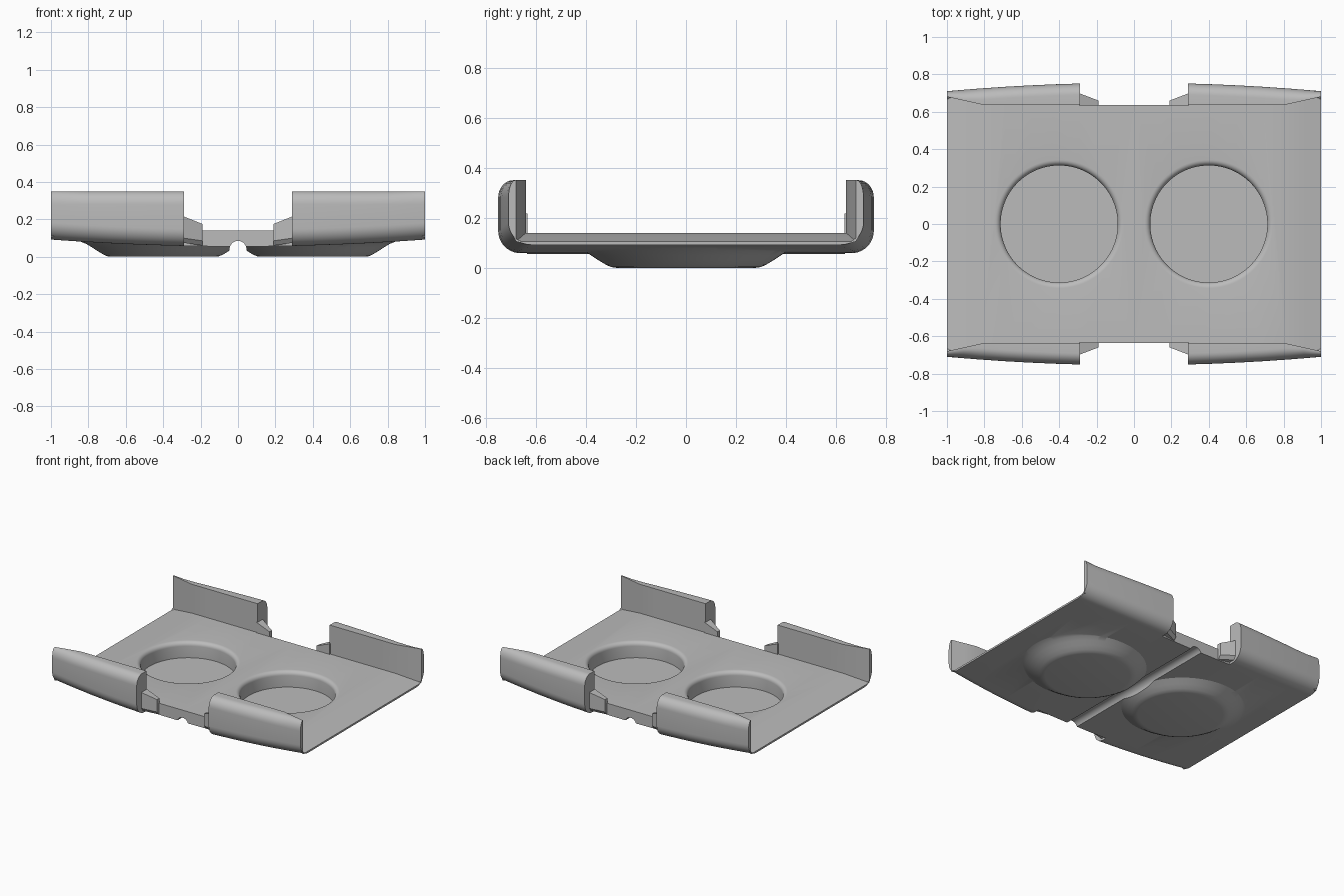
import bpy, bmesh
from math import sin, cos, pi, radians

if "Cube" in bpy.data.objects:
    bpy.data.objects.remove(bpy.data.objects["Cube"])

grey = bpy.data.materials.new("plain grey")
grey.use_nodes = True
grey.diffuse_color = (0.5, 0.5, 0.5, 1)
grey.node_tree.nodes["Principled BSDF"].inputs["Base Color"].default_value = (0.5, 0.5, 0.5, 1)


def make_object(name, bm):
    bmesh.ops.recalc_face_normals(bm, faces=bm.faces)
    mesh = bpy.data.meshes.new(name)
    bm.to_mesh(mesh)
    bm.free()
    mesh.materials.append(grey)
    obj = bpy.data.objects.new(name, mesh)
    bpy.context.collection.objects.link(obj)
    return obj


def loft(name, rings):
    """Closed solid through matching rings of points, capped at both ends."""
    bm = bmesh.new()
    loops = [[bm.verts.new(p) for p in ring] for ring in rings]
    n = len(loops[0])
    for a, b in zip(loops, loops[1:]):
        for i in range(n):
            j = (i + 1) % n
            bm.faces.new((a[i], a[j], b[j], b[i]))
    bm.faces.new(loops[0])
    bm.faces.new(loops[-1])
    return make_object(name, bm)


def lathe(name, profile, cx, steps=96):
    return loft(name, [[(cx + r * cos(2 * pi * i / steps), r * sin(2 * pi * i / steps), z)
                        for i in range(steps)] for r, z in profile])


def box(name, x0, x1, y0, y1, z0, z1):
    return loft(name, [[(x, y0, z0), (x, y1, z0), (x, y1, z1), (x, y0, z1)] for x in (x0, x1)])


def combine(target, tool, operation):
    mod = target.modifiers.new(operation.title(), 'BOOLEAN')
    mod.operation, mod.object, mod.solver = operation, tool, 'EXACT'
    bpy.ops.object.select_all(action='DESELECT')
    bpy.context.view_layer.objects.active = target
    target.select_set(True)
    bpy.ops.object.modifier_apply(modifier=mod.name)
    bpy.data.objects.remove(tool)


TOP, FLOOR, INNER, FLARE, EDGE = 0.35, 0.14, 0.64, 0.82, 0.636


def tray_section(x):
    """U-shaped section: bowed outer shell, with the inside flaring near the ends."""
    flare = max(0, (abs(x) - FLARE) / (1 - FLARE))
    wide, base = 0.755 - 0.045 * x * x, 0.055 + 0.037 * x * x
    inner, floor = INNER + 0.04 * flare, FLOOR - 0.035 * flare
    lip = min(0.06, (wide - inner) * 0.9)
    side = [(inner, floor), (inner, TOP)]
    for i in range(9):
        a = pi / 2 * (1 - i / 8)
        side.append((wide - lip + lip * cos(a), TOP - 0.07 + 0.07 * sin(a)))
    for i in range(11):
        a = pi / 2 * i / 10
        side.append((wide - 0.09 + 0.09 * cos(a), base + 0.09 - 0.09 * sin(a)))
    return [(x, y, z) for y, z in side] + [(x, -y, z) for y, z in reversed(side)]


# Tray shell
stations = [0, 0.15, 0.29, 0.42, 0.55, 0.69, FLARE, 0.91, 1]
xs = [-x for x in reversed(stations[1:])] + stations
tray = loft("tray", [tray_section(x) for x in xs])

# Dished undersides below the two round wells
BOWL = [(0.28, 0), (0.30, 0.003), (0.32, 0.012), (0.35, 0.03), (0.38, 0.05),
        (0.41, 0.068), (0.44, 0.08), (0.46, 0.085), (0.46, 0.1)]
for s in (-1, 1):
    combine(tray, lathe("bowl", BOWL, s * 0.4), 'UNION')

# Round wells with a rolled rim
fillet = [(0.343 - 0.03 * cos(pi / 2 * i / 6), FLOOR - 0.03 + 0.03 * sin(pi / 2 * i / 6))
          for i in range(7)]
WELL = [(0.313, 0.026)] + fillet + [(0.343, 0.25)]
for s in (-1, 1):
    combine(tray, lathe("well_cutter", WELL, s * 0.4), 'DIFFERENCE')

# Openings in the middle of both side walls
for s in (-1, 1):
    y0, y1 = sorted((s * EDGE, s * 1))
    combine(tray, box("opening_cutter", -0.29, 0.29, y0, y1, -0.1, 0.5), 'DIFFERENCE')

# Rounded groove under the middle
groove = loft("groove_cutter", [[(0.045 * cos(2 * pi * i / 32), y, 0.04 + 0.045 * sin(2 * pi * i / 32))
                                for i in range(32)] for y in (-1, 1)])
combine(tray, groove, 'DIFFERENCE')


# Tapered tabs beside the openings
def tab_section(sx, sy, x, outer, low, high):
    pts = [(INNER, low), (outer - 0.02, low), (outer, low + 0.025), (outer, high), (INNER, high)]
    pts[0], pts[-1] = (EDGE - 0.003, low), (EDGE - 0.003, high)
    return [(sx * x, sy * y, z) for y, z in pts]


tabs = []
for sx in (-1, 1):
    for sy in (-1, 1):
        name = ("left" if sx > 0 else "right") + ("_back" if sy > 0 else "_front") + "_tab"
        tabs.append(loft(name, [tab_section(sx, sy, 0.19, 0.66, 0.06, 0.175),
                                tab_section(sx, sy, 0.295, 0.70, 0.075, 0.217)]))

# Smooth shading with crisp edges
bpy.ops.object.select_all(action='DESELECT')
for obj in [tray] + tabs:
    obj.select_set(True)
bpy.context.view_layer.objects.active = tray
bpy.ops.object.shade_smooth_by_angle(angle=radians(30))
